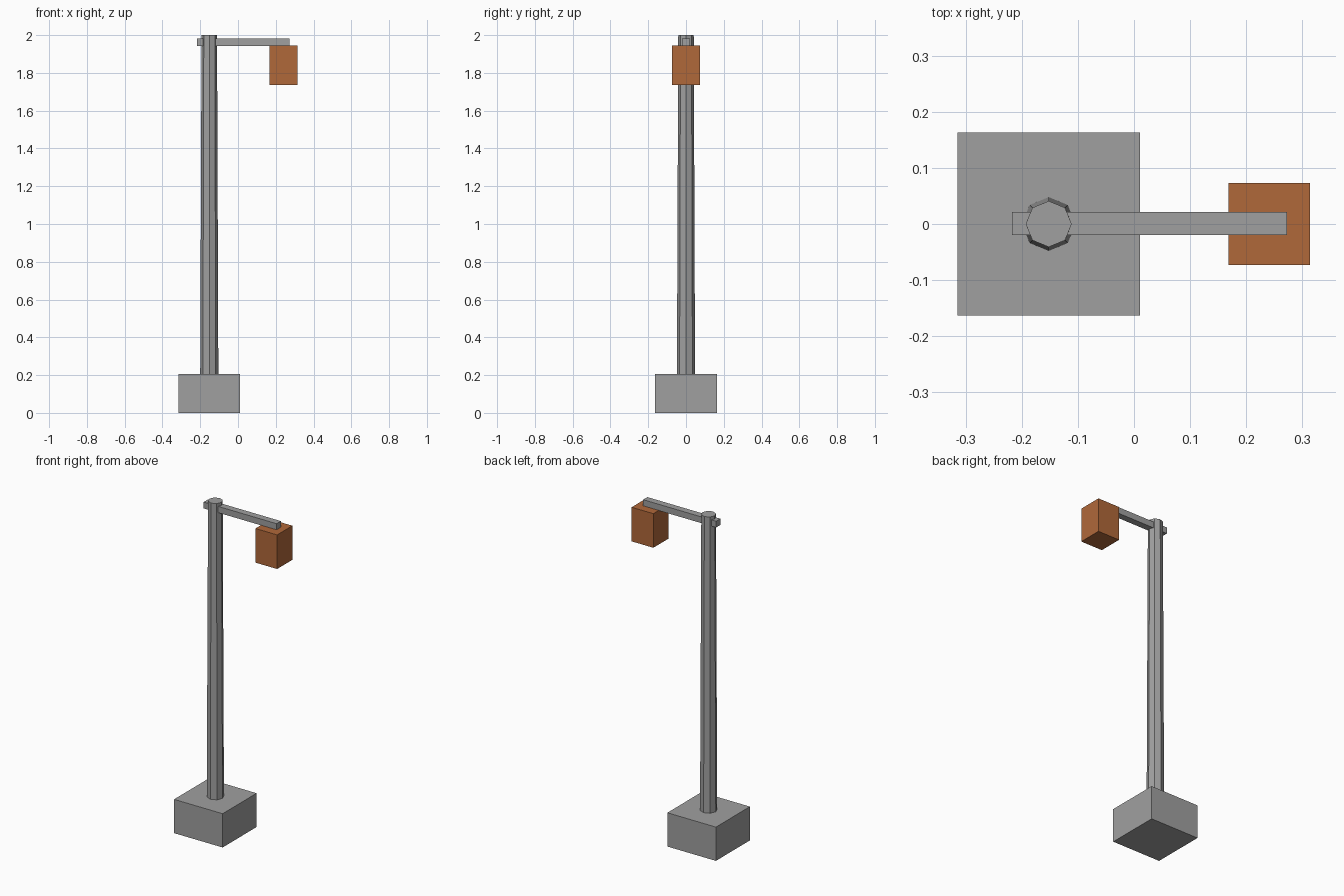
import bpy
import math

if "Cube" in bpy.data.objects:
    bpy.data.objects.remove(bpy.data.objects["Cube"])


def material(name, rgb):
    m = bpy.data.materials.new(name)
    m.diffuse_color = (*rgb, 1.0)
    m.use_nodes = True
    m.node_tree.nodes["Principled BSDF"].inputs["Base Color"].default_value = m.diffuse_color
    return m


grey = material("grey", (0.35, 0.35, 0.35))
orange = material("burnt orange", (0.434, 0.138, 0.042))


def box(name, x, y, z, mat):
    """Box from (min, max) pairs."""
    bpy.ops.mesh.primitive_cube_add(
        size=1, location=[(a + b) / 2 for a, b in (x, y, z)])
    ob = bpy.context.object
    ob.name = name
    ob.scale = [b - a for a, b in (x, y, z)]
    bpy.ops.object.transform_apply(location=False, rotation=False, scale=True)
    ob.data.materials.append(mat)
    return ob


# Foundation block
box("base_block", (-0.315, 0.011), (-0.163, 0.163), (0, 0.205), grey)

# Tapered eight-sided pole
z0, z1 = 0.2, 2.0
bpy.ops.mesh.primitive_cone_add(
    vertices=8, radius1=0.048, radius2=0.041, depth=z1 - z0,
    location=(-0.152, 0, (z0 + z1) / 2))
pole = bpy.context.object
pole.name = "pole"
pole.data.materials.append(grey)

# Cross arm passing through the pole
box("arm", (-0.217, 0.273), (-0.02, 0.021), (1.943, 1.981), grey)

# Hanging lamp box
box("lamp_box", (0.168, 0.314), (-0.073, 0.073), (1.737, 1.944), orange)
